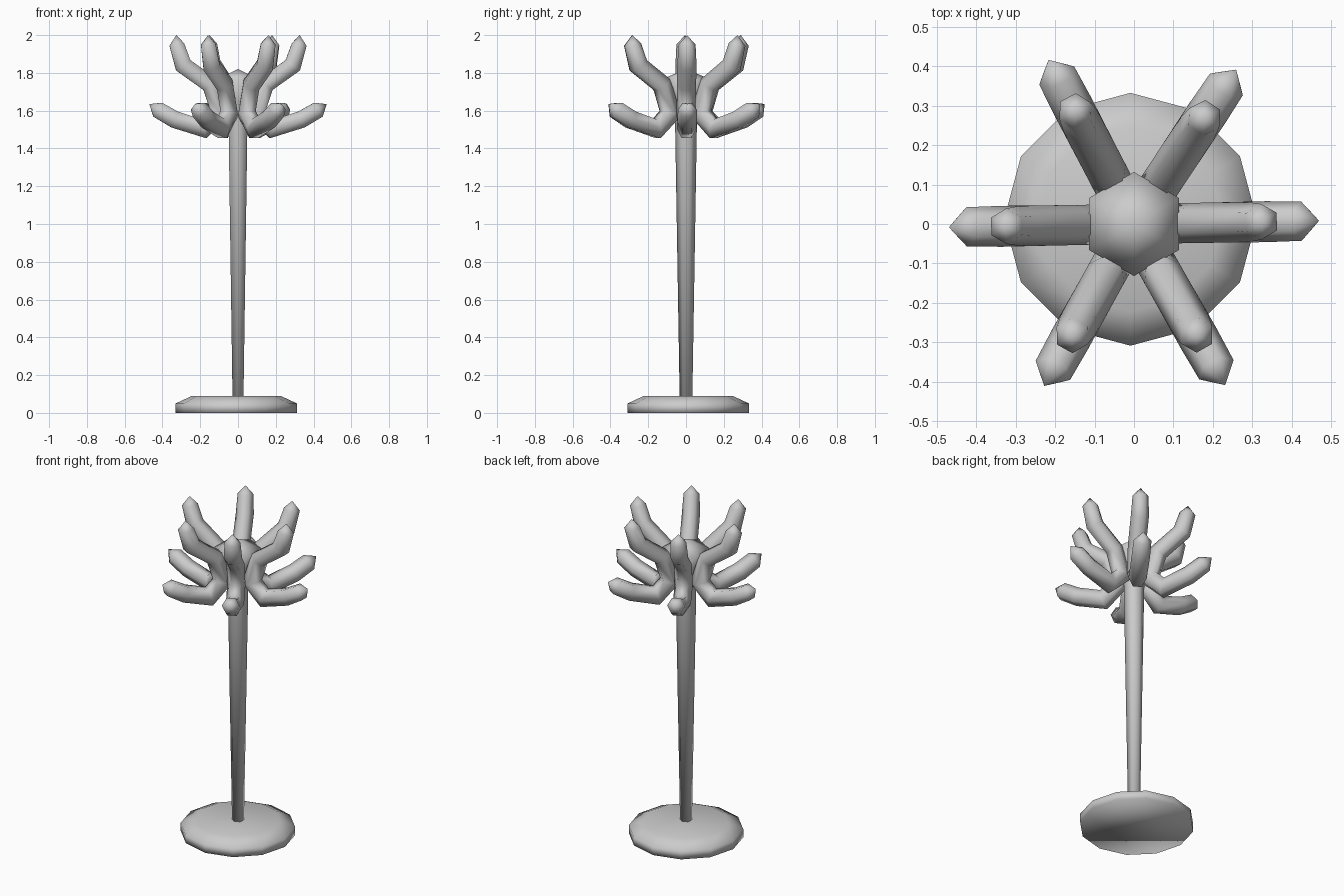
import bpy
from math import sin, cos, pi, radians
from mathutils import Vector

if "Cube" in bpy.data.objects:
    bpy.data.objects.remove(bpy.data.objects["Cube"])


def make(name, verts, faces):
    mesh = bpy.data.meshes.new(name)
    mesh.from_pydata(verts, [], faces)
    mesh.update()
    for p in mesh.polygons:
        p.use_smooth = True
    ob = bpy.data.objects.new(name, mesh)
    bpy.context.collection.objects.link(ob)
    return ob


def skin(rings, n, verts, tip=None):
    """Quads between successive rings of n vertices, capped at both ends."""
    faces = [(i * n + j, i * n + (j + 1) % n, (i + 1) * n + (j + 1) % n, (i + 1) * n + j)
             for i in range(rings - 1) for j in range(n)]
    faces.append(tuple(reversed(range(n))))
    last = (rings - 1) * n
    if tip is None:
        faces.append(tuple(range(last, last + n)))
    else:
        verts.append(tip)
        faces += [(last + j, last + (j + 1) % n, last + n) for j in range(n)]
    return faces


def lathe(name, profile, n, start, centre=(0, 0), tip_z=None):
    verts = [(centre[0] + r * cos(start + 2 * pi * j / n),
              centre[1] + r * sin(start + 2 * pi * j / n), z)
             for r, z in profile for j in range(n)]
    tip = None if tip_z is None else (centre[0], centre[1], tip_z)
    return make(name, verts, skin(len(profile), n, verts, tip))


def double_hook(name, path, angle, n=6):
    """Hexagonal tube swept along a path in (radius, z), pointed at both ends."""
    pts = [Vector(p[:2]) for p in path]
    out = Vector((cos(angle), sin(angle), 0))
    side = Vector((-sin(angle), cos(angle), 0))
    up = Vector((0, 0, 1))
    verts = []
    for i in range(1, len(pts) - 1):
        a = (pts[i] - pts[i - 1]).normalized()
        b = (pts[i + 1] - pts[i]).normalized()
        t = (a + b).normalized()
        stretch = 1 / max(t.dot(a), 0.6)
        nrm = out * -t.y + up * t.x
        c = out * pts[i].x + up * pts[i].y
        for j in range(n):
            k = 2 * pi * j / n
            verts.append(c + path[i][2] * (side * cos(k) + nrm * sin(k) * stretch))
    rings = len(pts) - 2
    faces = skin(rings, n, verts, out * pts[-1].x + up * pts[-1].y)
    # replace the start cap by a point
    faces.remove(tuple(reversed(range(n))))
    verts.append(out * pts[0].x + up * pts[0].y)
    faces += [((j + 1) % n, j, len(verts) - 1) for j in range(n)]
    # sweep frame is left-handed, so turn the faces outward
    return make(name, verts, [tuple(reversed(f)) for f in faces])


# Weighted foot disc, slightly off centre
lathe("base", [(0.321, 0), (0.321, 0.05), (0.235, 0.09)], 12, pi / 2, (-0.009, 0.012))

# Tapered hexagonal pole flaring into the conical cap
lathe("pole", [(0.033, 0.05), (0.058, 1.55), (0.065, 1.64), (0.132, 1.765)], 6, pi / 2, tip_z=1.82)

# Double coat hooks: upper tip, inward bend, lower tip
hook_path = [(0.327, 2.0, 0), (0.324, 1.95, 0.045), (0.29, 1.84, 0.051),
             (0.145, 1.737, 0.051), (0.095, 1.585, 0.051), (0.18, 1.504, 0.051),
             (0.335, 1.553, 0.052), (0.425, 1.605, 0.05), (0.47, 1.635, 0)]
for i, deg in enumerate((1, 56.5, 117.5, 181, 241, 299.5)):
    double_hook(f"coat_hook_{i + 1}", hook_path, radians(deg))
